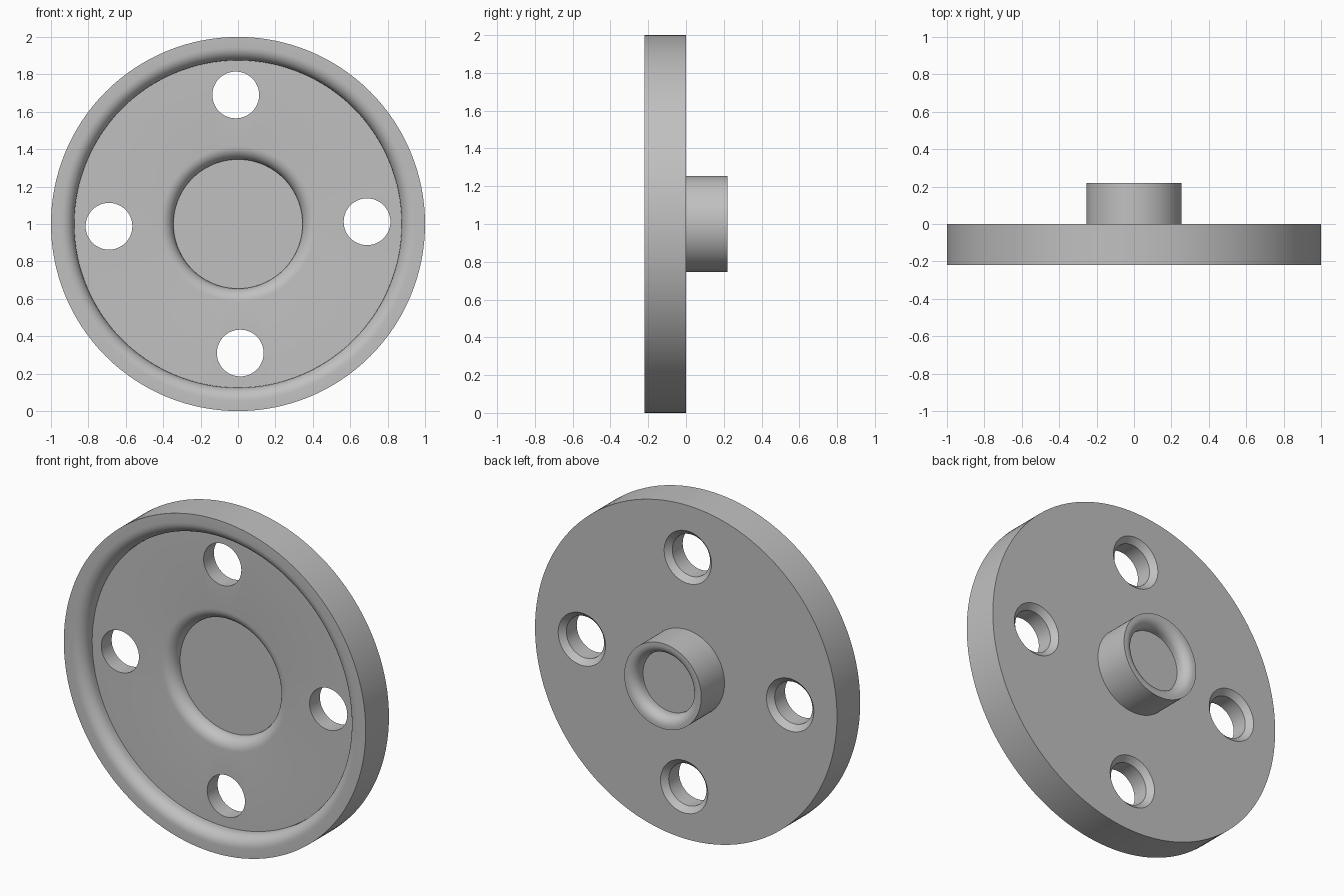
import bpy, bmesh, math
from mathutils import Matrix, Vector

cube = bpy.data.objects.get("Cube")
if cube:
    bpy.data.objects.remove(cube, do_unlink=True)

# One plain metal colour
metal = bpy.data.materials.new("plain_grey")
metal.use_nodes = True
GREY = (0.53, 0.53, 0.53, 1)
metal.diffuse_color = GREY
metal.node_tree.nodes["Principled BSDF"].inputs["Base Color"].default_value = GREY


def lathe(name, profile, steps, matrix):
    """Spin a list of (radius, y) points around the y axis."""
    bm = bmesh.new()
    verts = [bm.verts.new((r, y, 0)) for r, y in profile]
    edges = [bm.edges.new(pair) for pair in zip(verts, verts[1:])]
    bmesh.ops.spin(bm, geom=verts + edges, cent=(0, 0, 0), axis=(0, 1, 0),
                   angle=math.tau, steps=steps, use_merge=False)
    bmesh.ops.remove_doubles(bm, verts=bm.verts, dist=1e-5)
    bmesh.ops.recalc_face_normals(bm, faces=bm.faces)
    mesh = bpy.data.meshes.new(name)
    bm.to_mesh(mesh)
    bm.free()
    obj = bpy.data.objects.new(name, mesh)
    obj.matrix_world = matrix
    mesh.materials.append(metal)
    bpy.context.collection.objects.link(obj)
    return obj


def round_lip(radius, y_lip, size, inward):
    """Quarter round from a recess wall out to its lip; inward is the y sign into the recess."""
    arc = [i * math.pi / 16 for i in range(9)]
    return [(radius + size * (1 - math.cos(a)),
             y_lip + inward * size * (1 - math.sin(a))) for a in arc]


# Stepped dish on the front, hollow hub on the back
FRONT, DISH, POCKET, HUB, HUB_FLOOR = -0.22, -0.13, -0.055, 0.22, 0.145
profile = [(0, POCKET), (0.345, POCKET)]
profile += round_lip(0.345, DISH, 0.07, 1)
profile += [(0.875, DISH)]
profile += round_lip(0.875, FRONT, 0.07, 1)
profile += [(1, FRONT), (1, 0), (0.255, 0), (0.255, HUB)]
profile += reversed(round_lip(0.183, HUB, 0.055, -1))
profile += [(0.183, HUB_FLOOR), (0, HUB_FLOOR)]
centre = Matrix.Translation((0, 0, 1))
flange = lathe("flange", profile, 128, centre)

# Four bolt holes, chamfered at the back
hole = [(0, -0.4), (0.125, -0.4), (0.125, -0.032), (0.157, 0), (0.157, 0.1), (0, 0.1)]
cutters = []
for i in range(4):
    angle = math.radians(1 + 90 * i)
    spot = Vector((math.cos(angle), 0, math.sin(angle))) * 0.69
    cutter = lathe("bolt_hole_cutter", hole, 48, centre @ Matrix.Translation(spot))
    cutter.hide_render = True
    cutters.append(cutter)
    cut = flange.modifiers.new("bolt_hole", 'BOOLEAN')
    cut.operation, cut.solver, cut.object = 'DIFFERENCE', 'EXACT', cutter

# Apply the holes and drop the cutters
bpy.context.view_layer.objects.active = flange
flange.select_set(True)
for cut in list(flange.modifiers):
    bpy.ops.object.modifier_apply(modifier=cut.name)
for cutter in cutters:
    bpy.data.objects.remove(cutter, do_unlink=True)
bpy.ops.object.shade_smooth_by_angle(angle=math.radians(30))
